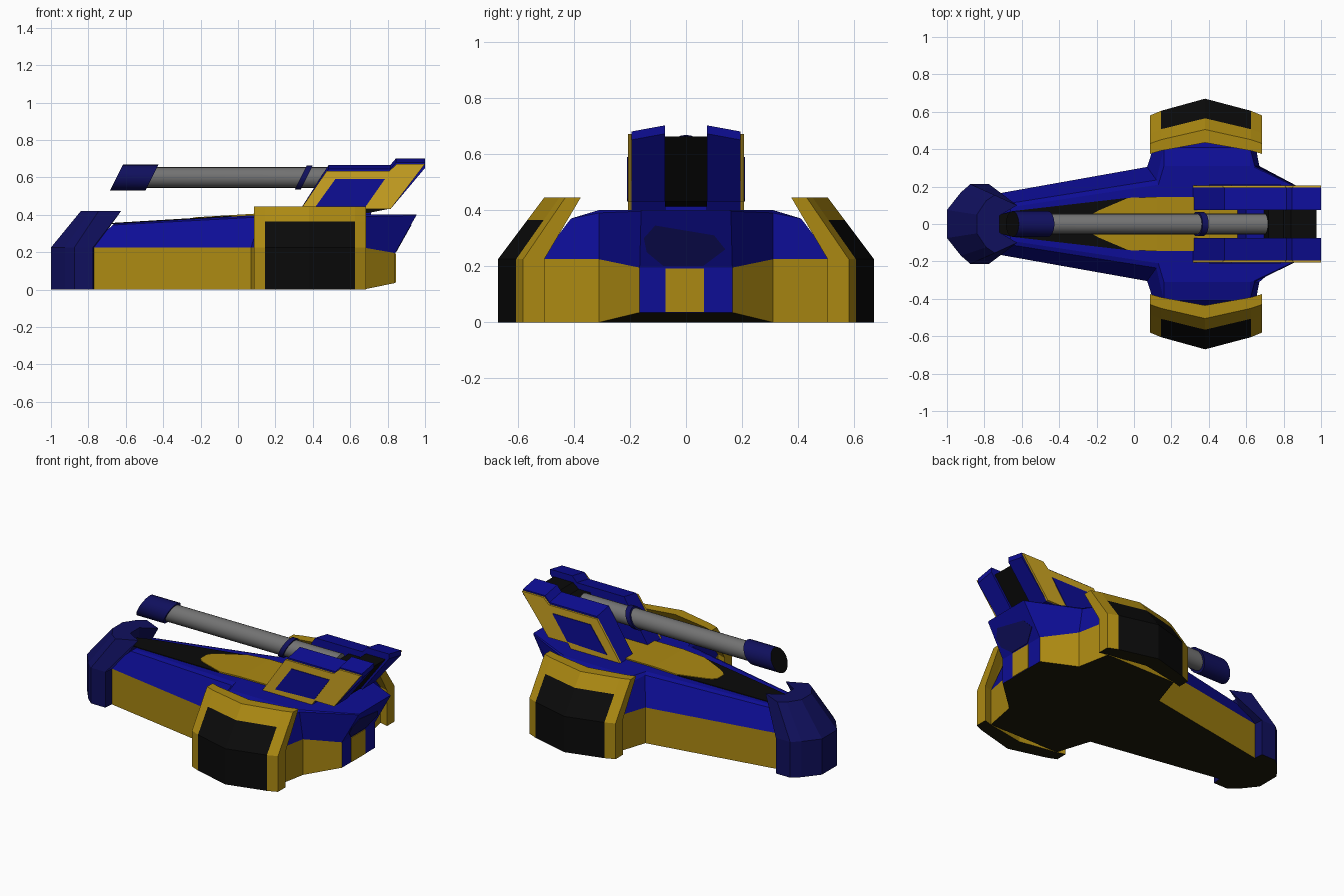
import bpy, bmesh, math
from mathutils import Vector

if "Cube" in bpy.data.objects:
    bpy.data.objects.remove(bpy.data.objects["Cube"])


def mat(name, *c):
    m = bpy.data.materials.new(name)
    m.diffuse_color = (*c, 1)
    m.use_nodes = True
    m.node_tree.nodes["Principled BSDF"].inputs["Base Color"].default_value = m.diffuse_color
    return m


GOLD = mat("gold", 0.41, 0.25, 0.006)
BRIGHT = mat("bright gold", 0.62, 0.38, 0.016)
BLUE = mat("blue", 0.004, 0.004, 0.30)
NAVY = mat("navy", 0.005, 0.005, 0.11)
BLACK = mat("black", 0.003, 0.003, 0.003)
GREY = mat("grey", 0.17, 0.17, 0.17)
UNDER = mat("dark olive", 0.012, 0.010, 0.003)


def finish(name, bm, mats):
    bmesh.ops.recalc_face_normals(bm, faces=bm.faces)
    me = bpy.data.meshes.new(name)
    bm.to_mesh(me)
    bm.free()
    for m in mats:
        me.materials.append(m)
    ob = bpy.data.objects.new(name, me)
    bpy.context.collection.objects.link(ob)
    return ob


def loft(name, rings, mats, rule=lambda seg, k: 0, cap=0, strips=False):
    """Skin closed rings; rule(segment, edge) gives the material index."""
    bm = bmesh.new()
    vs = [[bm.verts.new(p) for p in r] for r in rings]
    n = len(vs[0])
    for s in range(len(vs) - 1):
        for k in range(n):
            j = (k + 1) % n
            f = bm.faces.new((vs[s][k], vs[s][j], vs[s + 1][j], vs[s + 1][k]))
            f.material_index = rule(s, k)
    caps = cap if isinstance(cap, tuple) else (cap, cap)
    for r, ci in ((vs[0], caps[0]), (vs[-1], caps[1])):
        if strips:  # symmetric ring: cap in cross strips
            for k in range(n // 2 - 1):
                f = bm.faces.new((r[k], r[k + 1], r[n - 2 - k], r[n - 1 - k]))
                f.material_index = ci
        else:
            bm.faces.new(r).material_index = ci
    return finish(name, bm, mats)


def mirror_ring(half):
    return half + [(x, -y, z) for x, y, z in reversed(half)]


def side_prism(name, pts, y0, y1, m, drop=0):
    """x-z profile extruded in y; drop lowers the upper points at y1."""
    a = [(x, y0, z) for x, z in pts]
    b = [(x, y1, z - (drop if z > 0.6 else 0)) for x, z in pts]
    return loft(name, [a, b], [m])


# Hull: bottom, waist, shoulder and deck points at each station
stations = [
    [(-.80, .15, 0), (-.80, .15, .225), (-.67, .11, .345), (-.66, .09, .353)],
    [(.07, .305, 0), (.07, .305, .225), (.12, .235, .388), (.13, .21, .40)],
    [(.14, .52, 0), (.14, .52, .225), (.16, .41, .37), (.16, .31, .40)],
    [(.63, .52, 0), (.63, .52, .225), (.62, .41, .37), (.62, .31, .40)],
    [(.67, .31, 0), (.67, .31, .225), (.645, .31, .39), (.64, .305, .40)],
    [(.84, .165, .035), (.84, .165, .195), (.953, .16, .396), (.955, .155, .40)],
]
loft("hull", [mirror_ring(s) for s in stations], [GOLD, BLUE, UNDER],
     lambda s, k: 0 if k in (0, 6) else 2 if k == 7 else 1, cap=1, strips=True)

# Nose block with a notched rear
low = [(-1, .075), (-.925, .17), (-.875, .213), (-.775, .213), (-.765, .10)]
high = [(-.84, .05), (-.79, .125), (-.745, .155), (-.625, .10), (-.72, .045)]
loft("nose", [mirror_ring([(x, y, z) for x, y in pl])
              for pl, z in ((low, 0), (low, .225), (high, .42))],
     [NAVY, UNDER], cap=(1, 0))


# Deck plates that follow the deck slope
def deck(name, prof, lift, m):
    rings = []
    for x, w in prof:
        z = .40 - max(0, .12 - x) * .0603
        rings.append([(x, -w, z - .002), (x, w, z - .002), (x, w, z + lift), (x, -w, z + lift)])
    loft(name, rings, [m])


deck("deck_black_panel", [(-.74, .045), (-.64, .07), (-.05, .138), (.0, .138)], .004, BLACK)
deck("deck_gold_panel", [(-.24, .03), (-.22, .055), (-.19, .072), (-.03, .14), (.12, .145), (.57, .145)], .0075, GOLD)

# Rear panels
loft("rear_gold_panel", [[(x, -.073, .037), (x, .065, .037), (x, .065, .192), (x, -.073, .192)]
                         for x in (.838, .844)], [GOLD])
patch = [(-.15, .30), (-.11, .345), (.10, .31), (.14, .26), (.06, .20), (-.08, .20), (-.14, .25)]
loft("rear_navy_panel", [[(.84 + (z - .195) * .562 + d, y, z) for y, z in patch]
                         for d in (-.003, .003)], [NAVY])


# Side pods: one bent section swept along x, black outer panel
def pod(name, s):
    rings = []
    for x, t in ((.085, 0), (.145, .28), (.38, 1), (.625, .28), (.685, 0)):
        o, ti, to, im = .58 + .09 * t, .375 + .06 * t, .43 + .075 * t, .505 + .06 * t
        sec = [(im, 0), (im, .225), (ti, .445), (to, .445),
               (to + (o - to) * .364, .365), (o, .225), (o, 0)]
        rings.append([(x, s * y, z) for y, z in sec])
    loft(name, rings, [GOLD, BLACK, UNDER],
         lambda g, k: 1 if g in (1, 2) and k in (4, 5) else 2 if k == 6 else 0)


pod("left_pod", -1)
pod("right_pod", 1)

# Turret: blue cheeks, gold armour plates, blue insets
armour = [(.315, .40), (.475, .635), (.81, .635), (.85, .672), (1, .672), (.815, .43), (.68, .43), (.66, .40)]
cheek = [(.315, .40), (.485, .667), (.815, .667), (.845, .702), (1, .702), (1, .672), (.815, .43), (.68, .43), (.66, .40)]
inset = [(.405, .43), (.52, .59), (.785, .59), (.68, .44)]
for side, s in (("left", -1), ("right", 1)):
    side_prism(side + "_turret_cheek", cheek, s * .075, s * .195, BLUE, drop=.022)
    side_prism(side + "_armour_plate", armour, s * .195, s * .207, BRIGHT)
    side_prism(side + "_armour_inset", inset, s * .204, s * .211, BLUE)
side_prism("turret_core", [(.64, .41), (.72, .63), (.80, .63), (.84, .662), (.975, .662), (.80, .43), (.70, .41)],
           -.075, .075, BLACK)
side_prism("barrel_cradle", [(.55, .40), (.60, .56), (.71, .56), (.71, .40)], -.075, .075, BLUE)


# Gun: cylinders along x, sheared so the ends lean back
def tube(name, x0, x1, r, mats, shear=0, caps=0):
    rings = []
    for x in (x0, x1):
        rings.append([(x + shear * r * math.sin(a), r * math.cos(a), .599 + r * math.sin(a))
                      for a in (2 * math.pi * i / 24 for i in range(24))])
    ob = loft(name, rings, mats, cap=caps)
    bpy.ops.object.select_all(action='DESELECT')
    ob.select_set(True)
    bpy.context.view_layer.objects.active = ob
    bpy.ops.object.shade_smooth_by_angle(angle=math.radians(35))


tube("barrel", -.5, .70, .055, [GREY], .3)
tube("muzzle", -.65, -.46, .069, [NAVY, BLACK], .5, (1, 0))
tube("barrel_ring", .335, .367, .065, [NAVY], .5)
